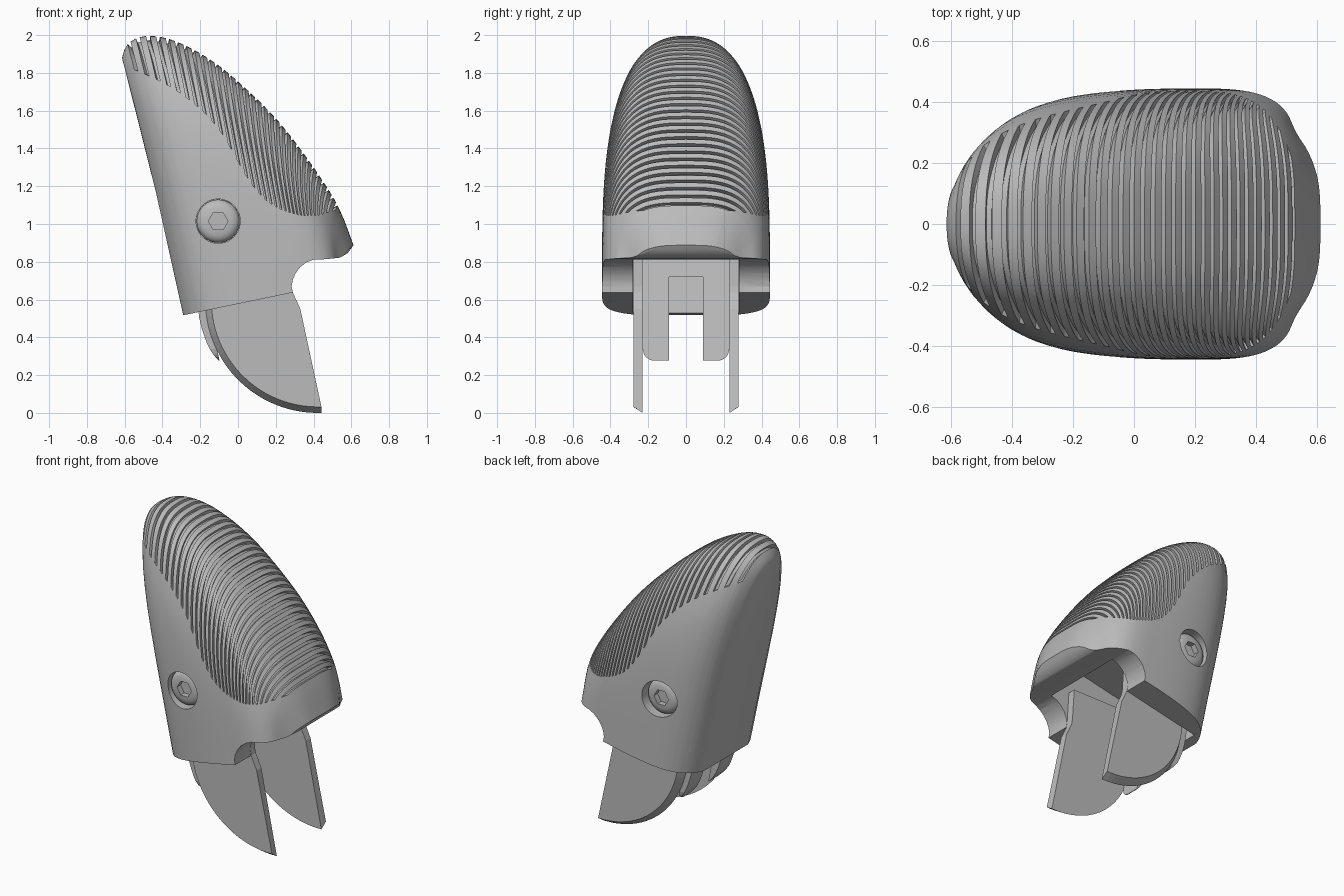
import bpy, bmesh, math
from mathutils import Vector

if "Cube" in bpy.data.objects:
    bpy.data.objects.remove(bpy.data.objects["Cube"])

# One plain grey for everything
grey = bpy.data.materials.new("mid_grey")
grey.use_nodes = True
colour = (0.5, 0.5, 0.5, 1)
grey.diffuse_color = colour
grey.node_tree.nodes["Principled BSDF"].inputs["Base Color"].default_value = colour


def loft(name, rings):
    """Closed solid through a list of equally sized point rings."""
    bm = bmesh.new()
    loops = [[bm.verts.new(p) for p in ring] for ring in rings]
    n = len(loops[0])
    for a, b in zip(loops, loops[1:]):
        for i in range(n):
            j = (i + 1) % n
            bm.faces.new((a[i], a[j], b[j], b[i]))
    bm.faces.new(loops[0][::-1])
    bm.faces.new(loops[-1])
    bmesh.ops.recalc_face_normals(bm, faces=bm.faces)
    mesh = bpy.data.meshes.new(name)
    bm.to_mesh(mesh)
    bm.free()
    mesh.materials.append(grey)
    ob = bpy.data.objects.new(name, mesh)
    bpy.context.collection.objects.link(ob)
    return ob


def prism(name, outline, y0, y1):
    """Side outline (x, z) extruded across y."""
    return loft(name, [[(x, y, z) for x, z in outline] for y in (y0, y1)])


def activate(ob):
    bpy.ops.object.select_all(action='DESELECT')
    ob.select_set(True)
    bpy.context.view_layer.objects.active = ob


def smooth(ob, degrees=32):
    activate(ob)
    bpy.ops.object.shade_smooth_by_angle(angle=math.radians(degrees))


def cut(ob, cutter):
    cutter.hide_render = True
    mod = ob.modifiers.new("cut", 'BOOLEAN')
    mod.operation, mod.solver, mod.object = 'DIFFERENCE', 'EXACT', cutter
    activate(ob)
    bpy.ops.object.modifier_apply(modifier=mod.name)
    bpy.data.objects.remove(cutter)


def curve(points):
    """Smooth function through (x, y) points."""
    def slope(i):
        a, b = points[max(i - 1, 0)], points[min(i + 1, len(points) - 1)]
        return (b[1] - a[1]) / (b[0] - a[0])

    def f(x):
        x = min(max(x, points[0][0]), points[-1][0])
        i = 0
        while i < len(points) - 2 and x > points[i + 1][0]:
            i += 1
        (x0, y0), (x1, y1) = points[i], points[i + 1]
        h = x1 - x0
        t = (x - x0) / h
        return (y0 * (1 + 2 * t) * (1 - t) ** 2 + slope(i) * h * t * (1 - t) ** 2
                + y1 * t * t * (3 - 2 * t) + slope(i + 1) * h * t * t * (t - 1))
    return f


# Tilted frame: u runs back to front along the base, v along the handle
TILT = math.atan2(0.203, 0.979)


def tilted(u, v):
    c, s = math.cos(TILT), math.sin(TILT)
    return -0.29 + u * c - v * s, 0.517 + u * s + v * c


height = curve([(0, 1.40), (.03, 1.455), (.08, 1.485), (.15, 1.483), (.255, 1.432),
                (.411, 1.30), (.534, 1.155), (.689, .925), (.797, .712),
                (.899, .465), (.934, .335), (.958, .18)])
width = curve([(0, .23), (.03, .30), (.08, .36), (.15, .402), (.25, .428), (.4, .442),
               (.6, .444), (.75, .437), (.85, .413), (.92, .365), (.958, .29)])
pad_edge = curve([(0, 1.36), (.23, 1.157), (.4, .921), (.504, .646), (.585, .508),
                  (.73, .409), (.86, .375), (.94, .384)])


def surface(u, a):
    """Point of the handle on arch u at angle a, from 0 at one side to pi."""
    power = 2.4 + 0.9 * u
    co, si = math.cos(a), max(math.sin(a), 0)
    y = -width(u) * math.copysign(abs(co) ** (2 / power), co)
    v = height(u) * math.sqrt(si)
    lean = 0.04 * (v / 1.38) ** 2 * max(0, 1 - u / 0.4) ** 2
    sweep = 0.1 * (u * co) ** 2
    x, z = tilted(u - lean - sweep, v)
    return Vector((x, y, z))


def sunk(u, a, depth=0.025):
    e = 0.002
    du = surface(u + e, a) - surface(u - e, a)
    da = surface(u, a + e) - surface(u, a - e)
    normal = du.cross(da).normalized()
    if normal.dot(surface(u, a) - Vector((0, 0, 1.1))) < 0:
        normal = -normal
    return surface(u, a) - normal * depth


def arch(u, groove):
    edge = math.asin(min(pad_edge(u) / height(u), 0.96) ** 2)
    side = [edge * (i / 9) ** 1.5 for i in range(10)]
    gap = 0.003
    pad = [edge + gap + (math.pi - 2 * edge - 2 * gap) * i / 34 for i in range(35)]
    ring = [surface(u, a) for a in side]
    ring += [(sunk if groove else surface)(u, a) for a in pad]
    return ring + [surface(u, math.pi - a) for a in reversed(side)]


# Grooves evenly spaced along the crest
start, stop, samples, count = 0.03, 0.922, 800, 32
us = [start + (stop - start) * i / samples for i in range(samples + 1)]
lengths = [0]
for a, b in zip(us, us[1:]):
    lengths.append(lengths[-1] + math.hypot(b - a, height(b) - height(a)))


def crest(fraction):
    target = fraction * lengths[-1]
    i = next((k for k in range(1, samples + 1) if lengths[k] >= target), samples)
    t = (target - lengths[i - 1]) / (lengths[i] - lengths[i - 1])
    return us[i - 1] + (us[i] - us[i - 1]) * t


rings = [arch(u, False) for u in (0, 0.01, 0.02)]
for k in range(count):
    first, last = crest((k + 0.3) / count), crest((k + 0.68) / count)
    thin = (last - first) * 0.02
    rings += [arch(first, False), arch(first + thin, True),
              arch(last - thin, True), arch(last, False)]
rings += [arch(u, False) for u in (0.928, 0.938, 0.948, 0.958)]
handle = loft("handle", rings)

# Finger scoop under the front lip
cut(handle, prism("scoop_cutter", [
    (.29, .638), (.284, .67), (.29, .705), (.305, .74), (.33, .772), (.362, .797),
    (.40, .811), (.47, .814), (.54, .822), (.58, .845), (.61, .885), (.9, .9),
    (.9, .2), (.29, .2)], -0.8, 0.8))
# Slot that holds the blades
cut(handle, prism("slot_cutter", [tilted(*p) for p in
    ((.06, -.2), (.74, -.2), (.74, .42), (.06, .42))], -0.281, 0.281))


def disc(radius, y, hexagon=False, n=48):
    pts = []
    for i in range(n):
        a = math.tau * i / n
        r = radius
        if hexagon:
            r *= math.cos(math.pi / 6) / math.cos(a % (math.pi / 3) - math.pi / 6)
        pts.append((-0.105 + r * math.cos(a), y, 1.015 + r * math.sin(a)))
    return pts


# Guard plate: straight front, curved back, thinning to a tip
guard_back = curve([(.277, -.103), (.315, -.135), (.37, -.165), (.47, -.198),
                    (.56, -.213), (.72, -.24), (.9, -.275)])


def guard(name, ys, low, high):
    slices = []
    for y in ys:
        zs = [low(y) + (high - low(y)) * i / 12 for i in range(13)]
        back = [(guard_back(z), y, z) for z in zs]
        front = [(-.098 - .205 * (z - .277), y, z) for z in reversed(zs)]
        slices.append(back + front)
    return loft(name, slices)


def leg_bottom(y, radius=0.06):
    """Rounded outer corner of a guard leg."""
    d = max(0, abs(y) - (0.229 - radius))
    return 0.277 + radius - math.sqrt(max(0, radius ** 2 - d ** 2))


guard("guard_bridge", (-.229, .229), lambda y: .72, .9)

for side, label in ((-1, "right"), (1, "left")):
    # Sunken screw with a hexagonal socket
    cut(handle, loft("hole_cutter", [disc(.117, side * .34), disc(.117, side * .7)]))
    screw = loft("screw_" + label, [disc(r, side * y, h) for r, y, h in (
        (.114, .32, False), (.114, .37, False), (.109, .385, False), (.096, .397, False),
        (.075, .405, False), (.052, .407, True), (.052, .37, True))])
    smooth(screw)

    # Blade: curved edge ground from the outer face
    def outline(radius):
        arc = [math.radians(-88 - 98 * i / 28) for i in range(29)]
        return [(.422 + radius * math.cos(a), .595 + radius * math.sin(a)) for a in arc] + [
            (-.2, .62), (-.24, .88), (.27, .88), (.284, .67), (.29, .638), (.33, .55)]
    loft("blade_" + label, [[(x, side * y, z) for x, z in outline(r)]
                            for r, y in ((.595, .23), (.592, .235), (.563, .279))])

    # Inner guard leg
    guard("guard_leg_" + label, [side * y for y in (.09, .169, .185, .2, .213, .222, .229)],
          leg_bottom, .72)

smooth(handle)
